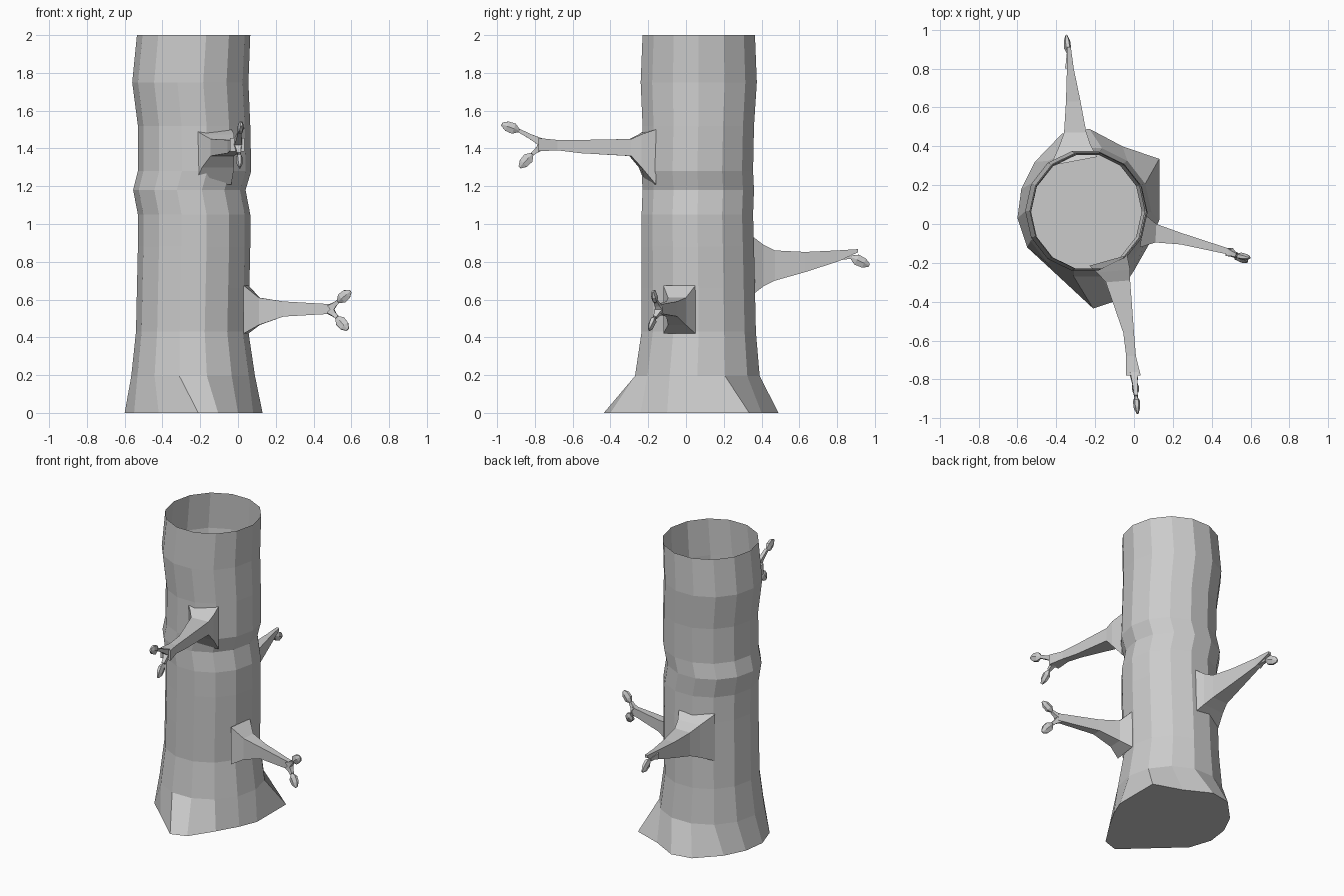
import bpy, bmesh, math
from mathutils import Vector

if "Cube" in bpy.data.objects:
    bpy.data.objects.remove(bpy.data.objects["Cube"])


def loft(name, rings, cap_start=True, cap_end=True):
    """Skin a list of equal-length vertex rings with flat faces."""
    bm = bmesh.new()
    vs = [[bm.verts.new(p) for p in r] for r in rings]
    n = len(vs[0])
    for a, b in zip(vs, vs[1:]):
        for i in range(n):
            j = (i + 1) % n
            bm.faces.new((a[i], a[j], b[j], b[i]))
    if cap_start:
        bm.faces.new(vs[0][::-1])
    if cap_end:
        bm.faces.new(vs[-1])
    bmesh.ops.recalc_face_normals(bm, faces=bm.faces)
    me = bpy.data.meshes.new(name)
    bm.to_mesh(me)
    bm.free()
    ob = bpy.data.objects.new(name, me)
    bpy.context.collection.objects.link(ob)
    return ob


def tube(name, stations, sides, flat_axis=None, flat=1.0):
    """Straight or bent tube; stations are (point, radius)."""
    pts = [Vector(p) for p, r in stations]
    d = (pts[-1] - pts[0]).normalized()
    u = d.cross(Vector(flat_axis or (0, 0, 1))).normalized()
    v = d.cross(u)
    rings = []
    for p, (_, r) in zip(pts, stations):
        rings.append([p + u * r * math.cos(a) + v * r * flat * math.sin(a)
                      for a in (2 * math.pi * (i + .5) / sides for i in range(sides))])
    return loft(name, rings)


# Trunk: open 14-sided tube with uneven rings and a flared, rooted foot
N = 14
foot = [(.13, .02), (.13, .335), (-.06, .40), (-.23, .49), (-.37, .465),
        (-.51, .32), (-.58, .18), (-.60, .03), (-.55, -.12), (-.42, -.24),
        (-.21, -.435), (-.105, -.40), (0, -.24), (.08, -.10)]
profile = [  # z, x min, x max, y min, y max
    (.195, -.565, .09, -.27, .39), (.43, -.54, .055, -.235, .37),
    (.66, -.535, .06, -.235, .365), (.88, -.53, .065, -.235, .36),
    (1.05, -.53, .065, -.235, .355), (1.18, -.555, .04, -.23, .36),
    (1.28, -.53, .07, -.235, .355), (1.52, -.53, .065, -.23, .36),
    (1.75, -.56, .055, -.24, .375), (2.0, -.535, .065, -.23, .365)]
rings = [[(x, y, 0) for x, y in foot]]
flat_r = math.cos(math.pi / N)
for z, x0, x1, y0, y1 in profile:
    cx, cy, rx, ry = (x0 + x1) / 2, (y0 + y1) / 2, (x1 - x0) / 2, (y1 - y0) / 2 / flat_r
    rings.append([(cx + rx * math.cos(2 * math.pi * i / N),
                   cy + ry * math.sin(2 * math.pi * i / N), z) for i in range(N)])
loft("trunk", rings, cap_end=False)


def branch(name, axis, rows):
    """Four-sided limb; rows: distance at both sides, lateral range, z range."""
    out = []
    for d0, d1, a, b, z0, z1 in rows:
        q = [(d0, a, z0), (d1, b, z0), (d1, b, z1), (d0, a, z1)]
        out.append([(d, l, z) if axis == "x" else (l, d, z) for d, l, z in q])
    loft(name, out, cap_start=False)


def twig(name, start, base, tip, side, bud=True):
    """Thin fork with a flattened pointed bud at its end."""
    s, b, t = Vector(start), Vector(base), Vector(tip)
    tube(name + "_twig", [(s, .03), (s.lerp(b, .5), .018), (b, .014)], 4, side)
    if bud:
        tube(name + "_bud", [(b, .011), (b.lerp(t, .3), .033),
                             (b.lerp(t, .7), .03), (t, .01)], 6, side, .55)


# Front upper branch
branch("front_branch", "y", [
    (-.215, -.16, -.23, -.035, 1.21, 1.50), (-.25, -.235, -.19, -.02, 1.30, 1.475),
    (-.30, -.29, -.145, -.02, 1.36, 1.45), (-.56, -.56, -.055, .0, 1.345 + .03, 1.445),
    (-.68, -.68, -.04, .01, 1.39, 1.445), (-.78, -.78, -.042, .035, 1.385, 1.455)])
twig("front_upper", (-.0, -.765, 1.432), (.01, -.885, 1.495), (.018, -.975, 1.528), (1, 0, 0))
twig("front_lower", (.0, -.765, 1.41), (.005, -.815, 1.37), (.01, -.88, 1.30), (1, 0, 0))

# Right lower branch
branch("right_branch", "x", [
    (.03, .055, -.12, .05, .42, .675), (.11, .115, -.095, .0, .465, .61),
    (.24, .24, -.105, -.045, .51, .59), (.50, .50, -.16, -.13, .525, .575)])
twig("right_upper", (.49, -.145, .555), (.53, -.16, .59), (.595, -.175, .645), (0, 1, 0))
twig("right_lower", (.49, -.145, .54), (.525, -.165, .505), (.58, -.195, .44), (0, 1, 0))

# Back branch, with one bare twig and one bud
branch("back_branch", "y", [
    (.30, .345, -.43, -.19, .62, .94), (.40, .41, -.385, -.225, .67, .89),
    (.47, .47, -.36, -.245, .70, .86), (.63, .63, -.35, -.275, .745, .852),
    (.80, .80, -.345, -.31, .80, .86), (.91, .91, -.345, -.325, .85, .867)])
twig("back_lower", (-.335, .80, .825), (-.338, .875, .825), (-.348, .97, .78), (1, 0, 0))
